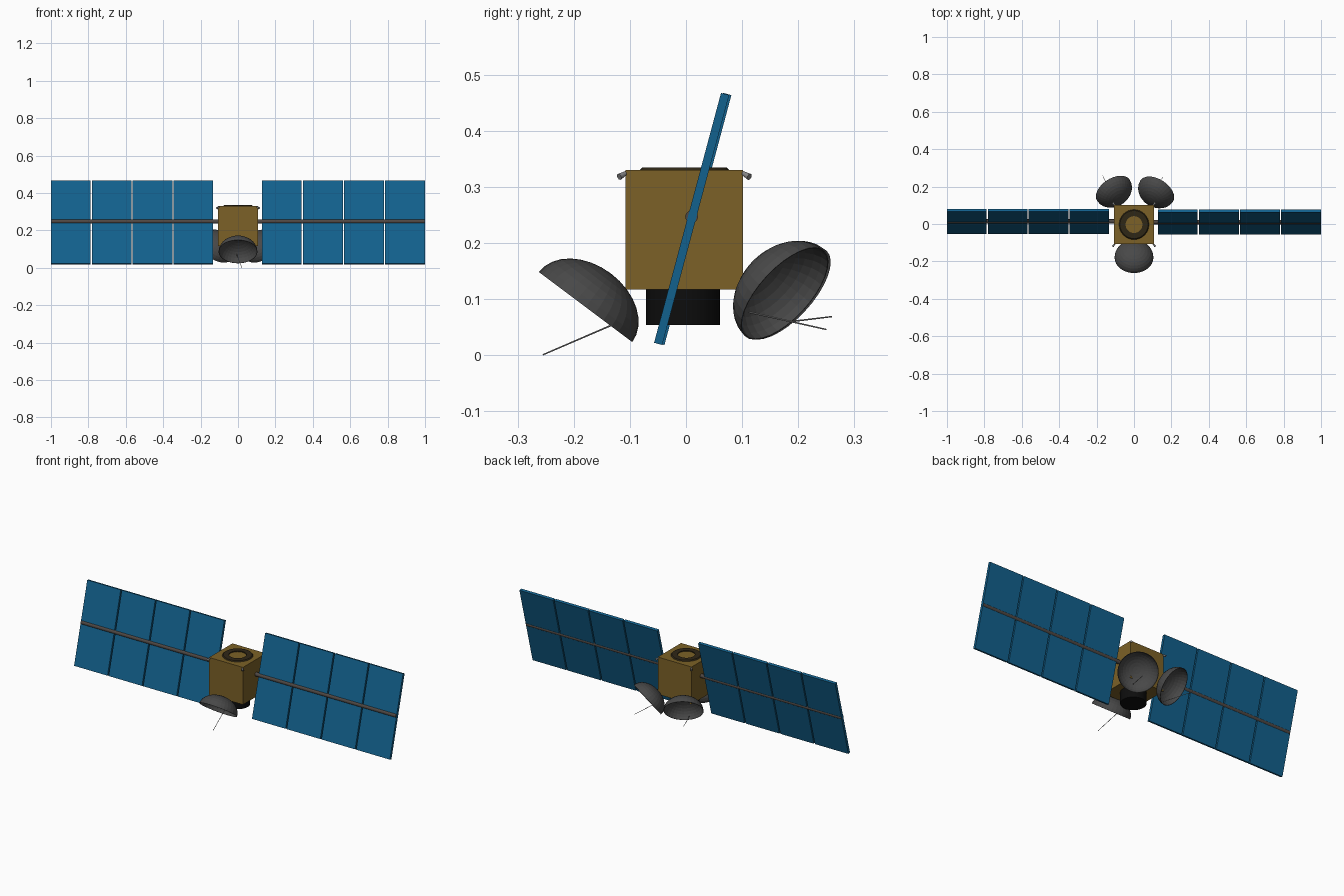
import bpy, bmesh, math
from mathutils import Vector, Matrix

if "Cube" in bpy.data.objects:
    bpy.data.objects.remove(bpy.data.objects["Cube"])


def material(name, r, g, b):
    m = bpy.data.materials.new(name)
    m.diffuse_color = (r, g, b, 1)
    m.use_nodes = True
    m.node_tree.nodes["Principled BSDF"].inputs["Base Color"].default_value = m.diffuse_color
    return m


GOLD = material("gold foil", 0.20, 0.12, 0.02)
BLUE = material("panel blue", 0.006, 0.12, 0.27)
GREY = material("dish grey", 0.065, 0.065, 0.065)
BLACK = material("engine black", 0.004, 0.004, 0.004)
BRONZE = material("dark bronze", 0.028, 0.02, 0.008)
BOOM = material("boom grey", 0.08, 0.065, 0.058)
STEEL = material("steel", 0.25, 0.25, 0.25)


def finish(name, bm, mat, smooth=False):
    me = bpy.data.meshes.new(name)
    bmesh.ops.recalc_face_normals(bm, faces=bm.faces)
    for f in bm.faces:
        f.smooth = smooth and len(f.verts) == 4
    bm.to_mesh(me)
    bm.free()
    me.materials.append(mat)
    ob = bpy.data.objects.new(name, me)
    bpy.context.collection.objects.link(ob)
    return ob


def box(name, centre, size, mat, tilt=0):
    bm = bmesh.new()
    m = Matrix.Translation(centre) @ Matrix.Rotation(tilt, 4, 'X') @ Matrix.Diagonal((*size, 1))
    bmesh.ops.create_cube(bm, size=1, matrix=m)
    return finish(name, bm, mat)


def rod(name, a, b, r1, r2, mat, sides=16):
    a, b = Vector(a), Vector(b)
    d = b - a
    bm = bmesh.new()
    m = Matrix.Translation((a + b) / 2) @ d.to_track_quat('Z', 'Y').to_matrix().to_4x4()
    bmesh.ops.create_cone(bm, cap_ends=True, segments=sides, radius1=r1, radius2=r2,
                          depth=d.length, matrix=m)
    return finish(name, bm, mat, True)


def lathe(name, profile, mat, sides, matrix, smooth=False):
    bm = bmesh.new()
    vs = [bm.verts.new((r, 0, z)) for r, z in profile]
    es = [bm.edges.new(p) for p in zip(vs, vs[1:])]
    bmesh.ops.spin(bm, geom=vs + es, cent=(0, 0, 0), axis=(0, 0, 1),
                   angle=2 * math.pi, steps=sides)
    bmesh.ops.remove_doubles(bm, verts=bm.verts, dist=1e-5)
    bmesh.ops.transform(bm, matrix=matrix, verts=bm.verts)
    return finish(name, bm, mat, smooth)


# Body, bottom engine drum and top docking ring
box("body", (0, -0.003, 0.2235), (0.214, 0.21, 0.213), GOLD)
rod("engine_drum", (0, -0.005, 0.054), (0, -0.005, 0.118), 0.066, 0.066, BLACK, 32)
lathe("top_ring", [(0.045, 0.329), (0.045, 0.335), (0.075, 0.335), (0.081, 0.329)],
      BRONZE, 32, Matrix.Translation((0, -0.003, 0)))

# Solar wings: four tilted panels per side on a boom
TILT = -math.radians(15)
for side, label, inner, y in ((1, "right", 0.128, 0.010), (-1, "left", 0.133, 0.014)):
    pitch = (1.0 - inner + 0.007) / 4
    for i in range(4):
        x = inner + pitch * i + (pitch - 0.007) / 2
        box(f"{label}_panel_{i + 1}", (side * x, y, 0.243),
            (pitch - 0.007, 0.015, 0.461), BLUE, TILT)
    rod(f"{label}_boom", (side * 0.10, y, 0.247), (side * 0.998, y, 0.247), 0.0115, 0.0115, BOOM, 12)

# Dishes: open half-ellipsoid shells, each with a thin feed rod
R, H, T = 0.104, 0.075, 0.002
arc = [math.pi / 2 * k / 8 for k in range(9)]
shell = [(R * math.sin(a), -H * math.cos(a)) for a in arc]
shell += [((R - T) * math.sin(a), -(H - T) * math.cos(a)) for a in reversed(arc)]
dishes = (
    ("front", (0, -0.179, 0.086), (0, -0.6, -0.8), (-0.007, -0.09, 0.072), (0.02, -0.255, 0.001)),
    ("back_right", (0.121, 0.176, 0.11), (0.43, 0.66, -0.61), (0.10, 0.112, 0.077), (0.152, 0.25, 0.046)),
    ("back_left", (-0.11, 0.18, 0.11), (-0.43, 0.66, -0.61), (-0.10, 0.112, 0.051), (-0.168, 0.26, 0.069)),
)
for label, centre, axis, a, b in dishes:
    m = Matrix.Translation(centre) @ Vector(axis).to_track_quat('Z', 'Y').to_matrix().to_4x4()
    lathe(f"{label}_dish", shell, GREY, 32, m)
    rod(f"{label}_feed_rod", a, b, 0.0016, 0.0012, STEEL, 6)

# Small thruster nozzles at the top corners
for sx in (-1, 1):
    for sy in (-1, 1):
        rod(f"thruster_{sx}_{sy}", (sx * 0.10, -0.003 + sy * 0.10, 0.327),
            (sx * 0.113, -0.003 + sy * 0.116, 0.318), 0.003, 0.006, STEEL, 10)
